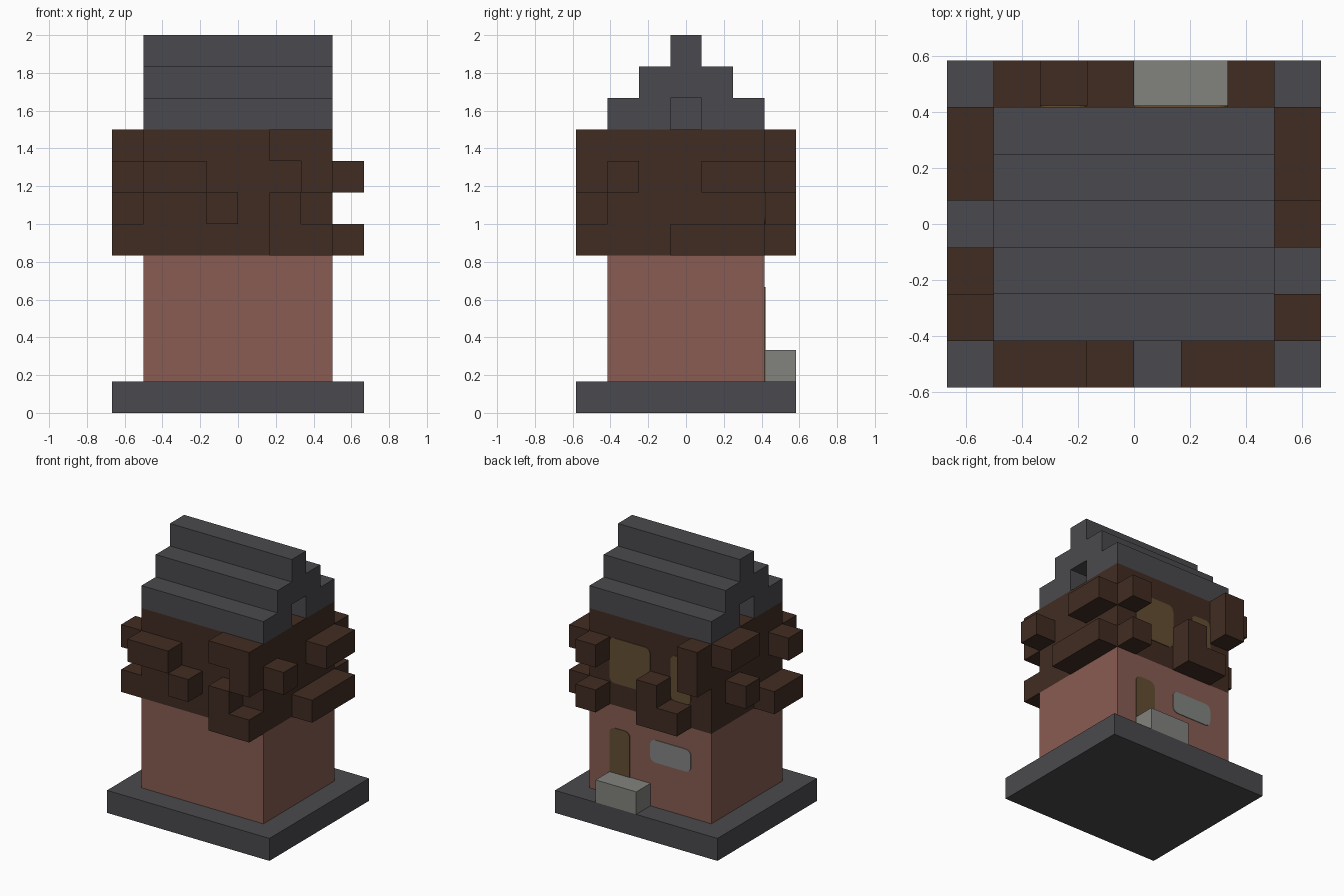
import bpy
import bmesh
from mathutils import Matrix, Vector

if "Cube" in bpy.data.objects:
    bpy.data.objects.remove(bpy.data.objects["Cube"], do_unlink=True)

U = 1 / 6  # one building block


def linear(c):
    c /= 255
    return c / 12.92 if c <= 0.04045 else ((c + 0.055) / 1.055) ** 2.4


def material(name, r, g, b):
    mat = bpy.data.materials.new(name)
    mat.use_nodes = True
    colour = (linear(r), linear(g), linear(b), 1)
    mat.diffuse_color = colour
    mat.node_tree.nodes["Principled BSDF"].inputs["Base Color"].default_value = colour
    return mat


slate = material("slate grey", 74, 74, 78)
clay = material("dusty red clay", 136, 92, 82)
timber = material("dark brown timber", 65, 44, 34)
stone = material("light grey stone", 130, 130, 126)
amber = material("olive brown glass", 100, 78, 50)
glass = material("pale grey glass", 130, 133, 130)


def box(name, mat, xs, ys, zs, round_from=None):
    """Box between block coordinates; round_from bevels y-running edges above that height."""
    low, high = (Vector(p) * U for p in zip(xs, ys, zs))
    bm = bmesh.new()
    bmesh.ops.create_cube(bm, size=1, matrix=Matrix.Translation((low + high) / 2)
                          @ Matrix.Diagonal((*(high - low), 1)))
    if round_from is not None:
        edges = [e for e in bm.edges
                 if abs(e.verts[0].co.x - e.verts[1].co.x) < 1e-6
                 and abs(e.verts[0].co.z - e.verts[1].co.z) < 1e-6
                 and e.verts[0].co.z > round_from * U - 1e-4]
        bmesh.ops.bevel(bm, geom=edges, offset=0.25 * U, segments=4,
                        profile=0.5, affect='EDGES')
    mesh = bpy.data.meshes.new(name)
    bm.to_mesh(mesh)
    bm.free()
    mesh.materials.append(mat)
    obj = bpy.data.objects.new(name, mesh)
    bpy.context.collection.objects.link(obj)
    return obj


# Foundation and the two storeys
WIDE, DEEP = (-3, 3), (-2.5, 2.5)
box("foundation", slate, (-4, 4), (-3.5, 3.5), (0, 1))
box("lower_storey", clay, WIDE, DEEP, (1, 5))
box("upper_storey", timber, WIDE, DEEP, (5, 9))

# Stepped roof with a small recess in each gable
box("roof_eave_front", slate, WIDE, (-2.5, -0.5), (9, 10))
box("roof_eave_back", slate, WIDE, (0.5, 2.5), (9, 10))
box("roof_core", slate, (-2, 2), (-0.5, 0.5), (9, 10))
box("roof_middle", slate, WIDE, (-1.5, 1.5), (10, 11))
box("roof_ridge", slate, WIDE, (-0.5, 0.5), (11, 12))

# Projecting timbers: span along the wall, then height
front = [((-3, -1), (7, 8)), ((-1, 0), (6, 7)), ((1, 3), (8, 9)),
         ((2, 3), (7, 8)), ((1, 2), (5, 7)), ((2, 3), (5, 6))]
back = [((2, 3), (7, 8)), ((2, 3), (5, 6)), ((-1, 0), (5, 7)),
        ((-2, -1), (5, 6)), ((-3, -2), (7, 9))]
left = [((-2.5, -1.5), (7, 8)), ((0.5, 2.5), (7, 8)), ((-0.5, 2.5), (5, 6))]
right = [((-2.5, -1.5), (7, 8)), ((-2.5, -0.5), (5, 6)),
         ((0.5, 1.5), (6, 7)), ((0.5, 2.5), (8, 9))]
for i, (span, zs) in enumerate(front):
    box(f"front_timber_{i}", timber, span, (-3.5, -2.5), zs)
for i, (span, zs) in enumerate(back):
    box(f"back_timber_{i}", timber, span, (2.5, 3.5), zs)
for i, (span, zs) in enumerate(left):
    box(f"left_timber_{i}", timber, (3, 4), span, zs)
for i, (span, zs) in enumerate(right):
    box(f"right_timber_{i}", timber, (-4, -3), span, zs)

# Door, windows and step on the back wall
PLATE = (2.5, 2.53)
box("door", amber, (1, 2), PLATE, (1, 4), round_from=4)
box("large_upper_window", amber, (0, 2), PLATE, (6, 8), round_from=6)
box("small_upper_window", amber, (-2, -1), PLATE, (6, 8), round_from=6)
box("lower_window", glass, (-2, 0), PLATE, (3, 4), round_from=3)
box("stone_step", stone, (0, 2), (2.5, 3.5), (1, 2))
